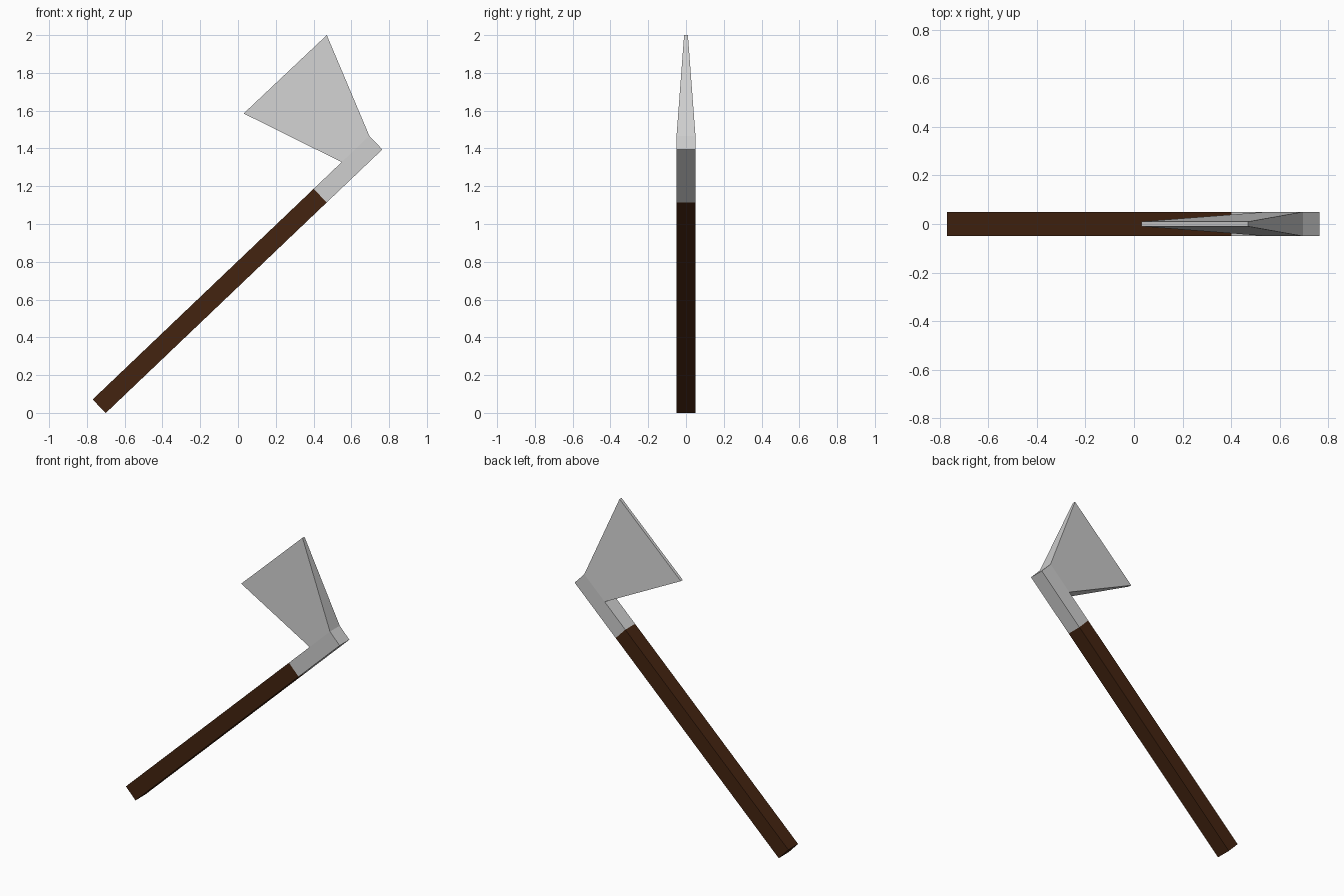
import bpy, bmesh
from mathutils import Vector

cube = bpy.data.objects.get("Cube")
if cube:
    bpy.data.objects.remove(cube, do_unlink=True)

HALF = 0.05                              # half thickness of the shaft
START = Vector((-0.735, 0, 0.035))       # butt of the handle
JOINT = Vector((0.435, 0, 1.15))         # where wood meets steel
AXIS = (JOINT - START).normalized()
SIDE = Vector((-AXIS.z, 0, AXIS.x))      # towards the cutting edge
DEPTH = Vector((0, 1, 0))


def material(name, rgb, roughness):
    m = bpy.data.materials.new(name)
    m.use_nodes = True
    m.diffuse_color = (*rgb, 1)
    bsdf = m.node_tree.nodes["Principled BSDF"]
    bsdf.inputs["Base Color"].default_value = (*rgb, 1)
    bsdf.inputs["Roughness"].default_value = roughness
    return m


def square_bar(origin, stations):
    """Square bar along AXIS with a ring of vertices at each station.
    Returns the bmesh and its faces on the cutting side, in order."""
    bm = bmesh.new()
    rings = []
    for s in stations:
        c = origin + AXIS * s
        rings.append([bm.verts.new(c + SIDE * a * HALF + DEPTH * b * HALF)
                      for a, b in ((1, -1), (1, 1), (-1, 1), (-1, -1))])
    edge_side = []
    for r, q in zip(rings, rings[1:]):
        for i in range(4):
            j = (i + 1) % 4
            f = bm.faces.new((r[i], r[j], q[j], q[i]))
            if i == 0:
                edge_side.append(f)
    bm.faces.new(rings[0])
    bm.faces.new(rings[-1])
    bmesh.ops.recalc_face_normals(bm, faces=bm.faces)
    return bm, edge_side


def finish(bm, name, mat):
    bmesh.ops.recalc_face_normals(bm, faces=bm.faces)
    me = bpy.data.meshes.new(name)
    bm.to_mesh(me)
    bm.free()
    me.materials.append(mat)
    ob = bpy.data.objects.new(name, me)
    bpy.context.collection.objects.link(ob)
    return ob


wood = material("dark brown wood", (0.057, 0.017, 0.005), 0.8)
steel = material("light grey steel", (0.62, 0.62, 0.62), 0.5)

# Wooden handle
bm, _ = square_bar(START, (0, (JOINT - START).length))
finish(bm, "handle", wood)

# Steel head: socket bar with the blade drawn out of its upper section
bm, sections = square_bar(JOINT, (0, 0.205, 0.407))
blade = bmesh.ops.extrude_face_region(bm, geom=[sections[1]])["geom"]
bmesh.ops.delete(bm, geom=[sections[1]], context='FACES_ONLY')
tip = [v for v in blade if isinstance(v, bmesh.types.BMVert)]
middle = sum((v.co.dot(AXIS) for v in tip)) / len(tip)
for v in tip:
    upper = v.co.dot(AXIS) > middle
    y = 0.01 if v.co.y > 0 else -0.01
    v.co = (0.47, y, 2.0) if upper else (0.03, y, 1.585)
finish(bm, "axe_head", steel)
